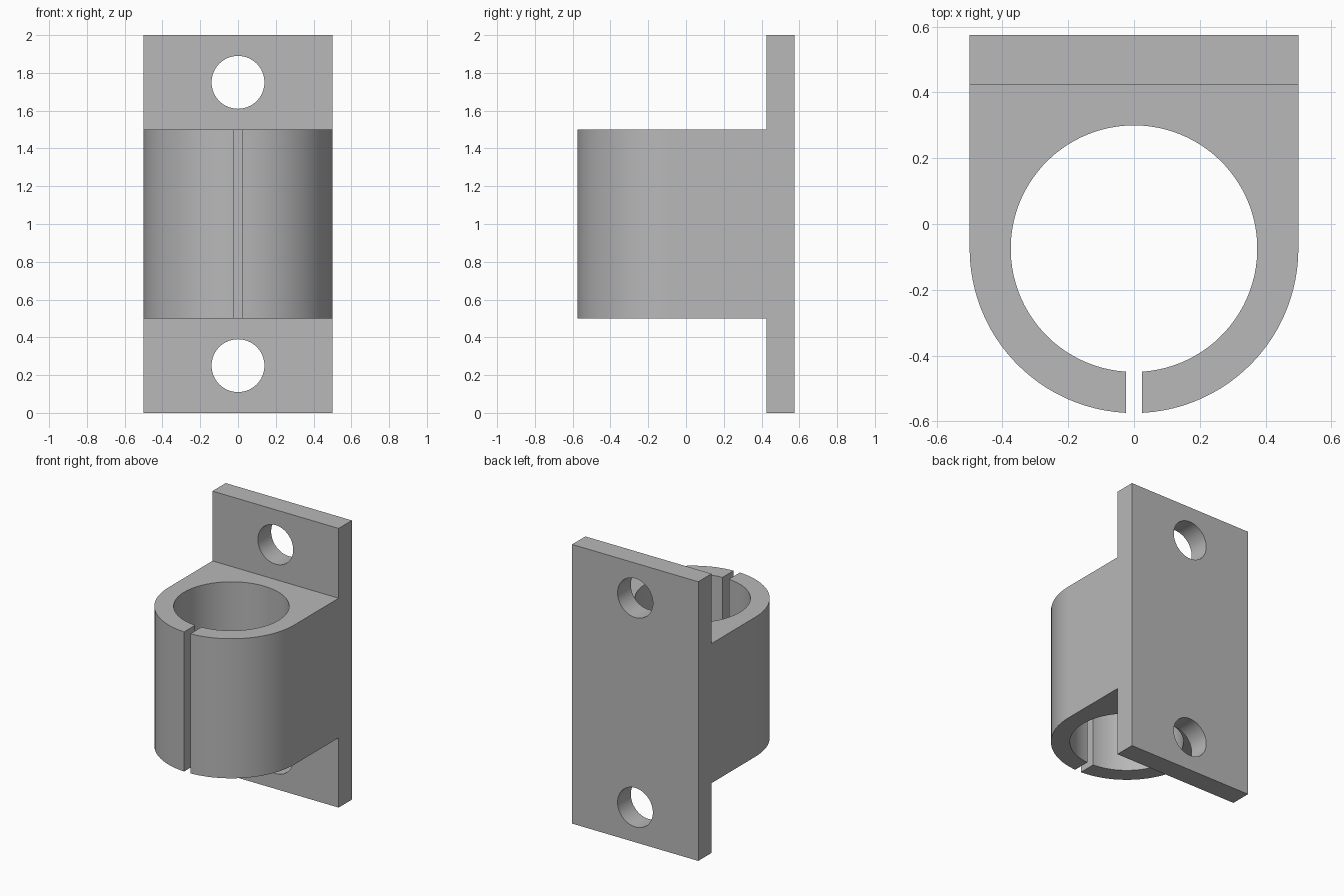
import bpy, bmesh, math

cube = bpy.data.objects.get("Cube")
if cube:
    bpy.data.objects.remove(cube, do_unlink=True)

# Main dimensions
HALF_WIDTH = 0.5
BORE = 0.375
BORE_Y = -0.075
HALF_SLIT = 0.025
PLATE_FRONT, PLATE_BACK = 0.425, 0.575
SEGMENTS = 96

grey = bpy.data.materials.new("plain grey")
grey.use_nodes = True
colour = (0.48, 0.48, 0.48, 1)
grey.diffuse_color = colour
grey.node_tree.nodes["Principled BSDF"].inputs["Base Color"].default_value = colour


def arc(radius, start, end, count):
    """Points on a circle about the bore axis."""
    angles = [start + (end - start) * i / count for i in range(count + 1)]
    return [(radius * math.cos(a), BORE_Y + radius * math.sin(a)) for a in angles]


def extrude_profile(name, points, bottom, top):
    """Closed prism from a plan outline."""
    bm = bmesh.new()
    face = bm.faces.new([bm.verts.new((x, y, bottom)) for x, y in points])
    result = bmesh.ops.extrude_face_region(bm, geom=[face])
    verts = [v for v in result["geom"] if isinstance(v, bmesh.types.BMVert)]
    bmesh.ops.translate(bm, verts=verts, vec=(0, 0, top - bottom))
    bmesh.ops.recalc_face_normals(bm, faces=bm.faces)
    mesh = bpy.data.meshes.new(name)
    bm.to_mesh(mesh)
    bm.free()
    mesh.materials.append(grey)
    obj = bpy.data.objects.new(name, mesh)
    bpy.context.collection.objects.link(obj)
    return obj


def combine(target, other, operation):
    """Apply a boolean and discard the helper."""
    mod = target.modifiers.new("boolean", "BOOLEAN")
    mod.operation, mod.solver, mod.object = operation, "EXACT", other
    bpy.context.view_layer.objects.active = target
    bpy.ops.object.modifier_apply(modifier=mod.name)
    bpy.data.objects.remove(other, do_unlink=True)


# Mounting plate
bracket = extrude_profile("clamp_bracket", [
    (-HALF_WIDTH, PLATE_FRONT), (HALF_WIDTH, PLATE_FRONT),
    (HALF_WIDTH, PLATE_BACK), (-HALF_WIDTH, PLATE_BACK)], 0, 2)

# Split clamp body: outer wall, then back round the bore
down = -math.pi / 2
outer_gap = math.asin(HALF_SLIT / HALF_WIDTH)
inner_gap = math.asin(HALF_SLIT / BORE)
outline = arc(HALF_WIDTH, 0, down + outer_gap, SEGMENTS // 4)
outline += arc(BORE, down + inner_gap, down + 2 * math.pi - inner_gap, SEGMENTS)
outline += arc(HALF_WIDTH, down - outer_gap, -math.pi, SEGMENTS // 4)
outline += [(-HALF_WIDTH, PLATE_FRONT), (HALF_WIDTH, PLATE_FRONT)]
combine(bracket, extrude_profile("clamp_body", outline, 0.5, 1.5), "UNION")

# Screw holes
for z in (0.25, 1.75):
    bpy.ops.mesh.primitive_cylinder_add(
        vertices=64, radius=0.14, depth=0.25,
        location=(0, (PLATE_FRONT + PLATE_BACK) / 2, z), rotation=(math.pi / 2, 0, 0))
    cutter = bpy.context.object
    cutter.data.materials.append(grey)
    combine(bracket, cutter, "DIFFERENCE")

# Smooth curved walls, crisp edges
bpy.ops.object.select_all(action="DESELECT")
bracket.select_set(True)
bpy.context.view_layer.objects.active = bracket
bpy.ops.object.shade_smooth_by_angle(angle=math.radians(30))
